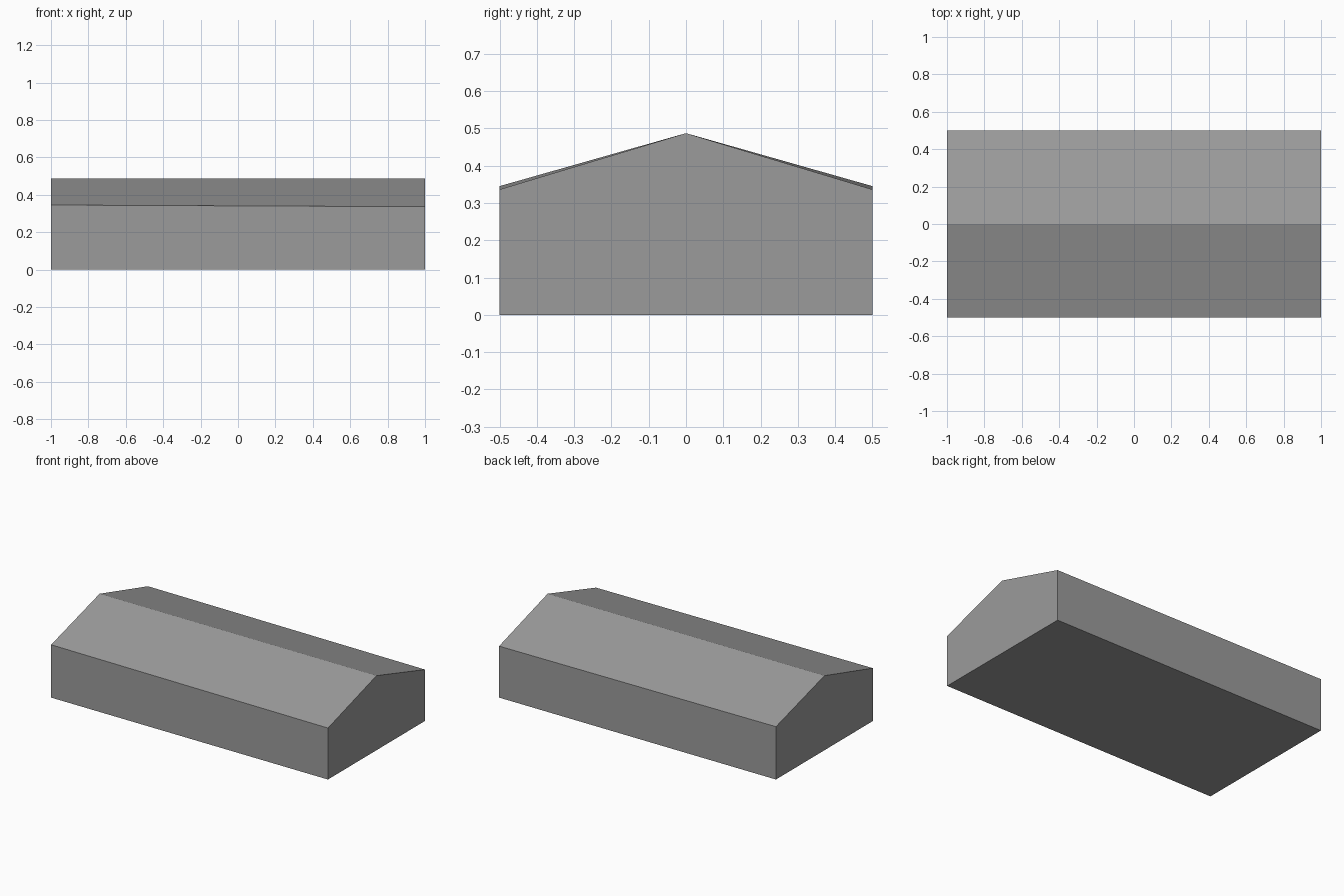
import bpy, bmesh

if "Cube" in bpy.data.objects:
    bpy.data.objects.remove(bpy.data.objects["Cube"])

# Low gabled building: one closed shell, eaves dipping slightly towards +x
def gable_ring(bm, x, eave, ridge=0.487, half=0.5):
    profile = [(-half, 0), (half, 0), (half, eave), (0, ridge), (-half, eave)]
    return [bm.verts.new((x, y, z)) for y, z in profile]

bm = bmesh.new()
left = gable_ring(bm, -1, 0.345)
right = gable_ring(bm, 1, 0.336)

# Gable ends
bm.faces.new(left)
bm.faces.new(right)

# Floor, long walls and roof slopes
for i in range(5):
    j = (i + 1) % 5
    bm.faces.new((left[i], left[j], right[j], right[i]))

bmesh.ops.recalc_face_normals(bm, faces=bm.faces)
mesh = bpy.data.meshes.new("gabled_building")
bm.to_mesh(mesh)
bm.free()

# Dark grey finish
mat = bpy.data.materials.new("dark_grey")
mat.diffuse_color = (0.33, 0.33, 0.33, 1)
mat.use_nodes = True
mat.node_tree.nodes["Principled BSDF"].inputs["Base Color"].default_value = mat.diffuse_color
mesh.materials.append(mat)
bpy.context.collection.objects.link(bpy.data.objects.new("gabled_building", mesh))
